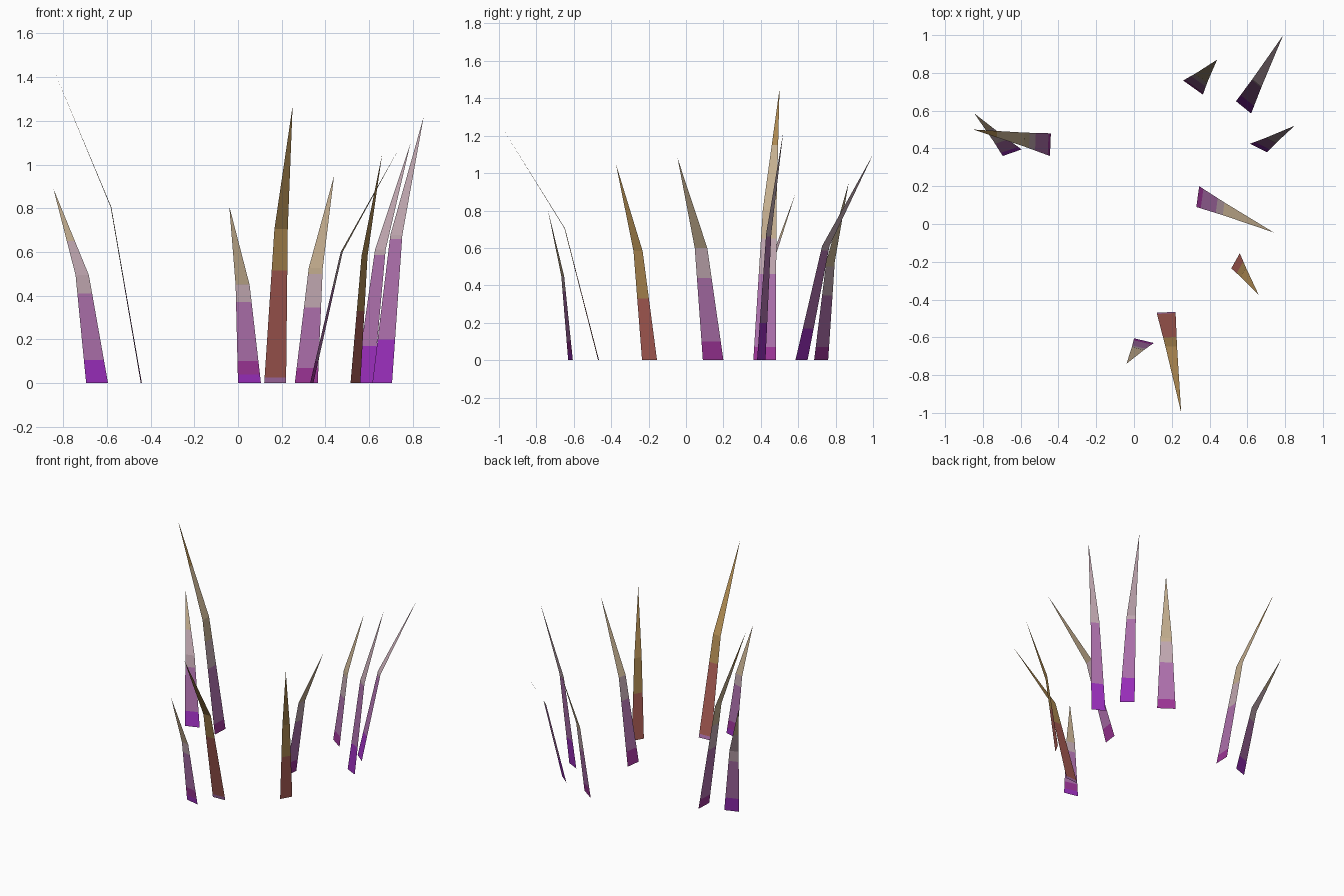
import bpy
import bmesh
from mathutils import Vector

if "Cube" in bpy.data.objects:
    bpy.data.objects.remove(bpy.data.objects["Cube"])


def srgb(r, g, b):
    return tuple((c / 255 / 12.92) if c < 10 else ((c / 255 + 0.055) / 1.055) ** 2.4
                 for c in (r, g, b)) + (1.0,)


# One flat colour per band
palette = {
    "violet": (154, 46, 188),
    "magenta": (156, 52, 150),
    "mauve": (173, 112, 172),
    "dusty_pink": (193, 168, 177),
    "tan": (197, 175, 144),
    "ochre": (172, 136, 80),
    "brick": (168, 92, 84),
}
mats = {}
for name, rgb in palette.items():
    mats[name] = bpy.data.materials.new(name)
    mats[name].diffuse_color = srgb(*rgb)

KNEE_HEIGHT, KNEE_LEAN, KNEE_WIDTH = 0.555, 0.34, 0.61


def blade(name, left, right, tip, bands):
    """Flat bent blade; bands = [(colour, height where it starts), ...]"""
    a, b, tip = Vector((*left, 0)), Vector((*right, 0)), Vector(tip)
    knee_z = tip.z * KNEE_HEIGHT
    mid = (a + b) / 2
    centre = mid.lerp(Vector((tip.x, tip.y, 0)), KNEE_LEAN)
    centre.z = knee_z
    half = (b - a) / 2 * KNEE_WIDTH
    ka, kb = centre - half, centre + half

    def row(z):
        if z <= knee_z:
            t = z / knee_z
            return a.lerp(ka, t), b.lerp(kb, t)
        t = (z - knee_z) / (tip.z - knee_z)
        return ka.lerp(tip, t), kb.lerp(tip, t)

    me = bpy.data.meshes.new(name)
    for colour, _ in bands:
        me.materials.append(mats[colour])
    bm = bmesh.new()
    heights = sorted({z for _, z in bands} | {knee_z})
    rows = [[bm.verts.new(p) for p in row(z)] for z in heights]
    end = bm.verts.new(tip)
    for i, z in enumerate(heights):
        lo = rows[i]
        if i + 1 < len(rows):
            f = bm.faces.new((lo[0], lo[1], rows[i + 1][1], rows[i + 1][0]))
        else:
            f = bm.faces.new((lo[0], lo[1], end))
        f.material_index = sum(start <= z for _, start in bands) - 1
    bm.to_mesh(me)
    bm.free()
    bpy.context.collection.objects.link(bpy.data.objects.new(name, me))


# Left pair
blade("tall_left_blade", (-0.445, 0.36), (-0.44, 0.48), (-0.85, 0.50, 1.45),
      [("magenta", 0), ("mauve", 0.07), ("dusty_pink", 0.46), ("tan", 0.65), ("ochre", 1.15)])
blade("short_left_blade", (-0.695, 0.36), (-0.595, 0.395), (-0.845, 0.585, 0.89),
      [("violet", 0), ("mauve", 0.105), ("dusty_pink", 0.41), ("tan", 0.65)])

# Back group
blade("back_blade", (0.26, 0.76), (0.365, 0.685), (0.44, 0.87, 0.95),
      [("magenta", 0), ("mauve", 0.07), ("dusty_pink", 0.345), ("tan", 0.50)])
blade("back_right_blade", (0.54, 0.65), (0.62, 0.585), (0.79, 1.0, 1.10),
      [("violet", 0), ("mauve", 0.17), ("dusty_pink", 0.585)])
blade("right_blade", (0.615, 0.425), (0.705, 0.38), (0.85, 0.52, 1.22),
      [("violet", 0), ("mauve", 0.20), ("dusty_pink", 0.66)])

# Middle and front group
blade("middle_blade", (0.33, 0.09), (0.345, 0.20), (0.74, -0.045, 1.08),
      [("magenta", 0), ("mauve", 0.10), ("dusty_pink", 0.44), ("tan", 0.60)])
blade("brown_side_blade", (0.515, -0.235), (0.56, -0.155), (0.66, -0.375, 1.05),
      [("brick", 0), ("ochre", 0.33)])
blade("brown_front_blade", (0.12, -0.47), (0.22, -0.465), (0.25, -1.0, 1.27),
      [("mauve", 0), ("brick", 0.025), ("ochre", 0.515)])
blade("short_front_blade", (0.0, -0.605), (0.105, -0.63), (-0.04, -0.74, 0.81),
      [("violet", 0), ("magenta", 0.04), ("mauve", 0.10), ("dusty_pink", 0.37), ("tan", 0.45)])

for m in bpy.data.materials:
    if m.users and not m.is_grease_pencil:
        m.use_nodes = True
        m.node_tree.nodes["Principled BSDF"].inputs["Base Color"].default_value = m.diffuse_color
